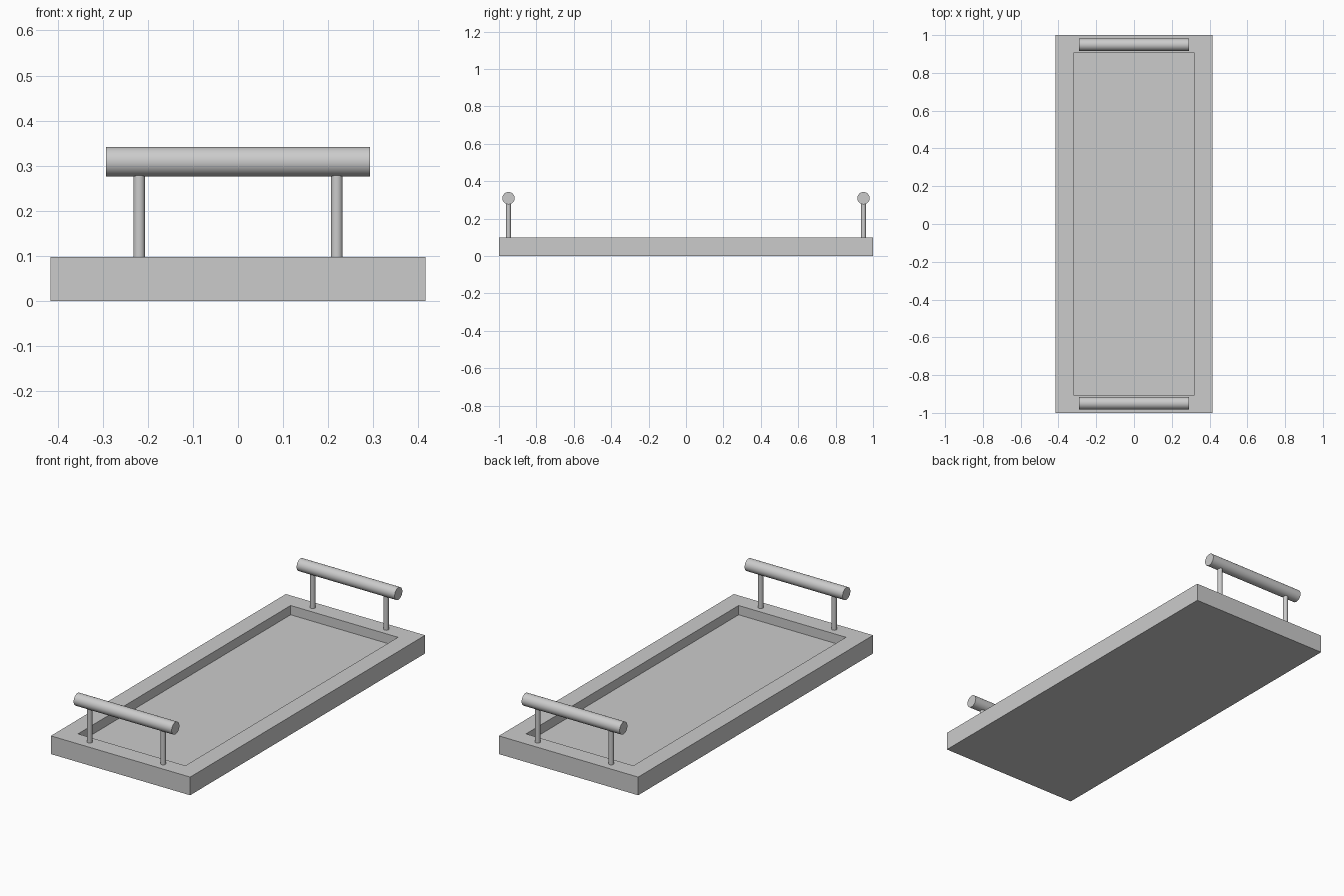
import bpy, bmesh, math

if "Cube" in bpy.data.objects:
    bpy.data.objects.remove(bpy.data.objects["Cube"])

W, L, H = 0.83, 2.0, 0.098      # tray outer size
RIM, DEPTH = 0.095, 0.05        # rim width and recess depth
BAR_Z, BAR_R, POST_R = 0.309, 0.033, 0.013


def cylinder(name, radius, length, location, rotation=(0, 0, 0)):
    bpy.ops.mesh.primitive_cylinder_add(vertices=32, radius=radius, depth=length,
                                        location=location, rotation=rotation)
    ob = bpy.context.object
    ob.name = name
    bpy.ops.object.shade_smooth_by_angle(angle=math.radians(30))
    return ob


# Tray: box with a recessed floor inside a uniform rim
bm = bmesh.new()
bmesh.ops.create_cube(bm, size=1)
for v in bm.verts:
    v.co = (v.co.x * W, v.co.y * L, (v.co.z + 0.5) * H)
bm.normal_update()
top = max(bm.faces, key=lambda f: f.calc_center_median().z)
bmesh.ops.inset_region(bm, faces=[top], thickness=RIM, use_even_offset=True)
floor = bmesh.ops.extrude_discrete_faces(bm, faces=[top])["faces"][0]
for v in floor.verts:
    v.co.z = H - DEPTH
bmesh.ops.recalc_face_normals(bm, faces=bm.faces)
mesh = bpy.data.meshes.new("tray")
bm.to_mesh(mesh)
bm.free()
bpy.context.collection.objects.link(bpy.data.objects.new("tray", mesh))

# Handles: a round bar on two posts at each end
for end, y in (("front", -0.949), ("back", 0.949)):
    cylinder(f"{end}_handle_bar", BAR_R, 0.584, (0, y, BAR_Z), (0, math.pi / 2, 0))
    for side, x in (("left", -0.219), ("right", 0.219)):
        z0, z1 = H, BAR_Z - BAR_R + 0.004
        cylinder(f"{end}_{side}_handle_post", POST_R, z1 - z0, (x, y, (z0 + z1) / 2))
